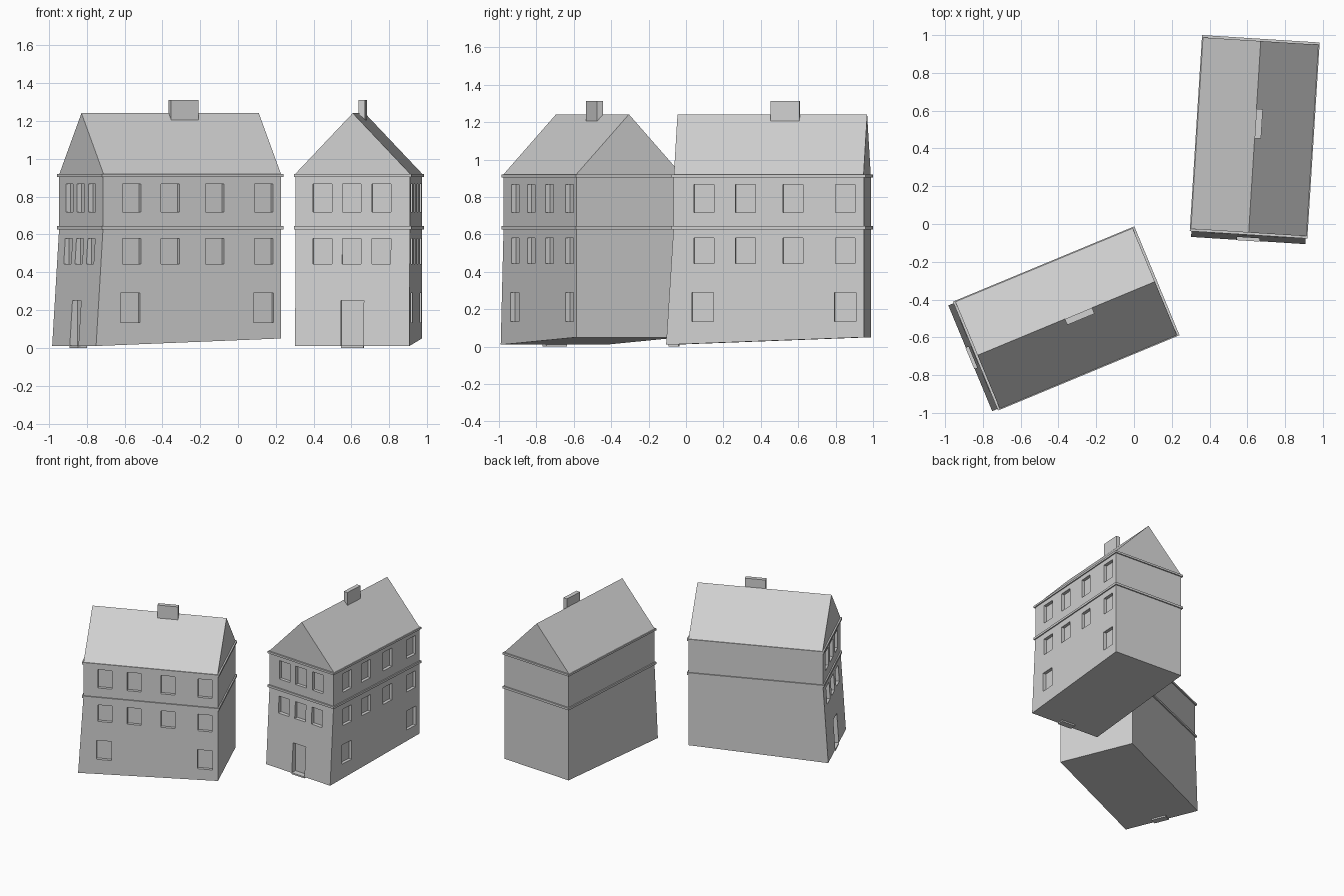
import bpy, bmesh, math
from mathutils import Matrix

if "Cube" in bpy.data.objects:
    bpy.data.objects.remove(bpy.data.objects["Cube"])

plaster = bpy.data.materials.new("light grey plaster")
plaster.diffuse_color = (0.64, 0.64, 0.64, 1)
plaster.use_nodes = True
plaster.node_tree.nodes["Principled BSDF"].inputs["Base Color"].default_value = plaster.diffuse_color

# placement of the two identical houses: x, y, turn in degrees
HOUSES = {"right": (0.639, 0.4615, -3.6), "left": (-0.359, -0.50, -67.46)}
HW, HD = 0.303, 0.51          # wall half width and half depth
LW, LD = 0.312, 0.52          # ledge half width and half depth


def add_box(bm, x0, x1, y0, y1, z0, z1):
    m = Matrix.Translation(((x0 + x1) / 2, (y0 + y1) / 2, (z0 + z1) / 2))
    m = m @ Matrix.Diagonal((x1 - x0, y1 - y0, z1 - z0, 1))
    return bmesh.ops.create_cube(bm, size=1, matrix=m)["verts"]


def make_object(name, bm):
    bmesh.ops.recalc_face_normals(bm, faces=bm.faces[:])
    mesh = bpy.data.meshes.new(name)
    bm.to_mesh(mesh)
    bm.free()
    mesh.materials.append(plaster)
    ob = bpy.data.objects.new(name, mesh)
    bpy.context.collection.objects.link(ob)
    return ob


def box_object(name, *dims):
    bm = bmesh.new()
    add_box(bm, *dims)
    return make_object(name, bm)


def cut(ob, holes):
    bm = bmesh.new()
    for h in holes:
        add_box(bm, *h)
    cutter = make_object("opening_cutter", bm)
    cutter.hide_render = True
    mod = ob.modifiers.new("openings", 'BOOLEAN')
    mod.operation, mod.solver, mod.object = 'DIFFERENCE', 'EXACT', cutter
    bpy.context.view_layer.objects.active = ob
    bpy.ops.object.modifier_apply(modifier=mod.name)
    bpy.data.objects.remove(cutter)


def window_row(z0, z1, front_wall):
    """Recesses for three front windows and four side windows."""
    d = 0.025
    row = [(x - 0.05, x + 0.05, -0.7, front_wall + d, z0, z1)
           for x in (-0.16, -0.005, 0.152)]
    row += [(HW - d, 0.5, y - 0.053, y + 0.053, z0, z1)
            for y in (-0.347, -0.125, 0.13, 0.41)]
    return row


# lower storeys: front leans outwards, underside rises towards the back
bm = bmesh.new()
for v in add_box(bm, -HW, HW, -HD, HD, 0, 0.635):
    if v.co.z < 0.1:
        v.co.z = 0.01 if v.co.y < 0 else 0.05
        if v.co.y < 0:
            v.co.y = -0.55
lower = make_object("lower_walls", bm)
holes = window_row(0.445, 0.58, -0.517)
holes += [(HW - 0.025, 0.5, y - 0.057, y + 0.057, 0.135, 0.29) for y in (-0.354, 0.41)]
holes.append((-0.06, 0.06, -0.7, -0.505, -0.1, 0.25))
cut(lower, holes)

# upper storey
upper = box_object("upper_walls", -HW, HW, -HD, HD, 0.635, 0.91)
cut(upper, window_row(0.718, 0.868, -HD))

# ledges, doorstep and chimney
belt = box_object("belt_ledge", -LW, LW, -LD, LD, 0.627, 0.645)
eaves = box_object("eaves_ledge", -LW, LW, -LD, LD, 0.903, 0.919)
step = box_object("door_step", -0.06, 0.06, -0.552, -0.50, 0, 0.012)
chimney = box_object("chimney", 0, 0.034, -0.008, 0.148, 1.19, 1.312)

# roof prism, ridge along the depth
bm = bmesh.new()
gable = bm.faces.new([bm.verts.new((x, -0.508, z))
                      for x, z in ((-0.308, 0.917), (0.308, 0.917), (0, 1.242))])
ext = bmesh.ops.extrude_face_region(bm, geom=[gable], use_keep_orig=True)
for v in [g for g in ext["geom"] if isinstance(g, bmesh.types.BMVert)]:
    v.co.y = 0.508
roof = make_object("roof", bm)

# place the parts as two houses
parts = [lower, upper, belt, eaves, step, chimney, roof]
for side, (x, y, turn) in HOUSES.items():
    place = Matrix.Translation((x, y, 0)) @ Matrix.Rotation(math.radians(turn), 4, 'Z')
    for p in parts:
        ob = p
        if side == "left":
            ob = bpy.data.objects.new("left_house_" + p.data.name, p.data)
            bpy.context.collection.objects.link(ob)
        else:
            ob.name = "right_house_" + p.data.name
        ob.matrix_world = place
